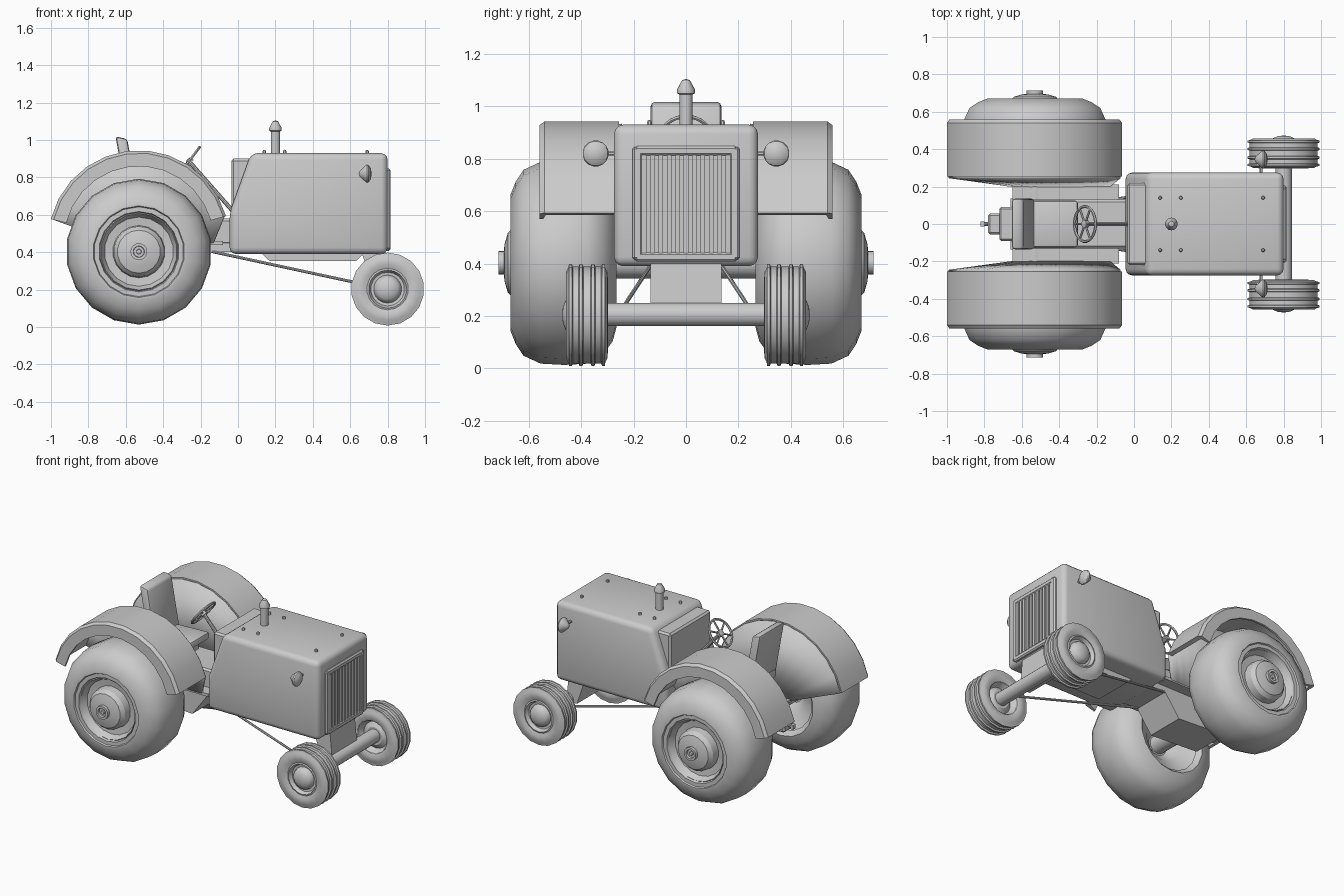
import bpy, bmesh, math
from mathutils import Vector, Matrix


def finish(name, bm, bevel=0.0, seg=1):
    if bevel:
        bmesh.ops.bevel(bm, geom=bm.edges[:], offset=bevel, segments=seg, profile=0.5, affect='EDGES')
    bmesh.ops.recalc_face_normals(bm, faces=bm.faces[:])
    me = bpy.data.meshes.new(name)
    bm.to_mesh(me)
    bm.free()
    ob = bpy.data.objects.new(name, me)
    bpy.context.collection.objects.link(ob)
    return ob


def prism(name, pts, y0, y1, bevel=0.0, seg=1):
    """Extrude an x-z outline along y."""
    bm = bmesh.new()
    a = [bm.verts.new((x, y0, z)) for x, z in pts]
    b = [bm.verts.new((x, y1, z)) for x, z in pts]
    bm.faces.new(a)
    bm.faces.new(b[::-1])
    for i in range(len(pts)):
        j = (i + 1) % len(pts)
        bm.faces.new((a[i], a[j], b[j], b[i]))
    return finish(name, bm, bevel, seg)


def box(name, x0, x1, y0, y1, z0, z1, bevel=0.0, seg=1):
    return prism(name, [(x0, z0), (x1, z0), (x1, z1), (x0, z1)], y0, y1, bevel, seg)


def lathe(name, prof, origin, axis, n=16, closed=False):
    """Revolve (radius, height) points about an axis."""
    bm = bmesh.new()
    q = Vector((0, 0, 1)).rotation_difference(Vector(axis))
    rings = []
    for r, h in prof:
        k = n if r > 0 else 1
        rings.append([bm.verts.new(Vector(origin) + q @ Vector((r * math.cos(t), r * math.sin(t), h)))
                      for t in [math.tau * (i + .5) / n for i in range(k)]])
    pairs = list(zip(rings, rings[1:])) + ([(rings[-1], rings[0])] if closed else [])
    for a, b in pairs:
        for i in range(n):
            j = (i + 1) % n
            f = [a[i % len(a)], a[j % len(a)], b[j % len(b)], b[i % len(b)]]
            bm.faces.new(list(dict.fromkeys(f)))
    return finish(name, bm)


def rod(name, p, q, r, n=10):
    d = Vector(q) - Vector(p)
    return lathe(name, [(0, 0), (r, 0), (r, d.length), (0, d.length)], p, d.normalized(), n)


# hood with slanted rear edge, grille frame and bars
prism('hood', [(0.07, 0.93), (0.80, 0.93), (0.80, 0.39), (-0.045, 0.39), (-0.045, 0.61)],
      -0.275, 0.275, 0.035, 3)
box('dashboard', -0.035, 0.1, -0.22, 0.22, 0.44, 0.90, 0.012)
box('grille_back', 0.78, 0.802, -0.19, 0.19, 0.42, 0.835)
for s in (-1, 1):
    box('grille_side', 0.78, 0.815, s * 0.185 - 0.02, s * 0.185 + 0.02, 0.415, 0.845, 0.008)
for z in (0.425, 0.83):
    box('grille_rail', 0.78, 0.815, -0.195, 0.195, z - 0.018, z + 0.018, 0.008)
for i in range(11):
    y = -0.16 + 0.032 * i
    box('grille_bar', 0.79, 0.812, y - 0.009, y + 0.009, 0.44, 0.815)

# exhaust and hood bolts
lathe('exhaust', [(0, -.02), (.025, -.02), (.025, .115), (.034, .12), (.034, .135), (.015, .17), (0, .175)],
      (0.2, 0, 0.93), (0, 0, 1), 14)
for x in (0.14, 0.25, 0.69):
    for y in (-0.14, 0.14):
        lathe('hood_bolt', [(.01, -.01), (.01, .01), (.006, .016), (0, .018)], (x, y, 0.93), (0, 0, 1), 8)

# under-body: belly, front bolster, gearbox, rear housing, platform
prism('belly', [(0.12, 0.40), (0.17, 0.352), (0.63, 0.352), (0.68, 0.40)], -0.135, 0.135)
prism('front_bolster', [(0.66, 0.40), (0.73, 0.19), (0.81, 0.19), (0.79, 0.40)], -0.135, 0.135)
box('gearbox_tunnel', -0.62, 0.0, -0.13, 0.13, 0.44, 0.58, 0.012)
prism('rear_housing', [(-0.66, 0.45), (-0.62, 0.27), (-0.25, 0.25), (-0.14, 0.40), (0.15, 0.40), (0.15, 0.45)],
      -0.135, 0.135)
prism('platform', [(-0.65, 0.44), (-0.08, 0.44), (-0.08, 0.46), (-0.65, 0.46)], -0.21, 0.21)
box('hitch_block', -0.72, -0.62, -0.09, 0.09, 0.34, 0.46, 0.01)
box('hitch_tongue', -0.78, -0.70, -0.055, 0.055, 0.36, 0.43, 0.01)
rod('hitch_pin', (-0.77, 0, 0.395), (-0.81, 0, 0.395), 0.01)
box('hitch_end', -0.82, -0.80, -0.014, 0.014, 0.38, 0.41)

# seat
box('seat_base', -0.58, -0.36, -0.09, 0.09, 0.56, 0.64)
prism('seat_cushion', [(-0.60, 0.63), (-0.30, 0.65), (-0.30, 0.70), (-0.60, 0.69)], -0.125, 0.125, 0.015, 2)
prism('seat_back', [(-0.59, 0.66), (-0.53, 0.66), (-0.592, 1.005), (-0.655, 1.02)], -0.135, 0.135, 0.015, 2)

# steering wheel, spokes and column
c, nrm = Vector((-0.262, 0, 0.886)), Vector((-0.8, 0, 0.6))
u, v = Vector((0.6, 0, 0.8)), Vector((0, 1, 0))
lathe('steering_rim', [(.094 + .008 * math.cos(k * math.pi / 3), .008 * math.sin(k * math.pi / 3)) for k in range(6)],
      c, nrm, 24, True)
for k in range(6):
    t = math.tau * k / 6
    rod('steering_spoke', c, c + 0.094 * (u * math.cos(t) + v * math.sin(t)), 0.006, 6)
lathe('steering_hub', [(0, -.015), (.022, -.015), (.022, .008), (0, .014)], c, nrm, 12)
rod('steering_column', c, (-0.01, 0, 0.60), 0.012)

# axles
rod('front_axle', (0.80, -0.36, 0.205), (0.80, 0.36, 0.205), 0.045, 16)
rod('rear_axle', (-0.53, -0.45, 0.403), (-0.53, 0.45, 0.403), 0.06, 14)

rear_tyre = [(.215, -.17), (.245, -.20), (.30, -.185), (.355, -.145), (.385, -.09), (.39, 0), (.385, .09),
             (.355, .155), (.31, .185), (.26, .205), (.245, .205), (.24, .195), (.215, .195), (.20, .15)]
rear_rim = [(0, -.06), (.07, -.06), (.13, -.11), (.20, -.14), (.235, -.175), (.235, .15), (.205, .185),
            (.185, .145), (.14, .14), (.135, .19), (.115, .215), (.07, .228), (.045, .23), (.045, .25),
            (.03, .25), (.028, .235), (.014, .235), (.012, .245), (0, .245)]
front_tyre = [(.11, -.07), (.135, -.08), (.165, -.078), (.18, -.07), (.195, -.068), (.195, -.058), (.185, -.054),
              (.185, -.032), (.195, -.028), (.195, -.018), (.185, -.014), (.185, .014), (.195, .018), (.195, .028),
              (.185, .032), (.185, .054), (.195, .058), (.195, .068), (.18, .072), (.165, .08), (.135, .08),
              (.11, .07)]
front_rim = [(0, -.05), (.06, -.05), (.09, -.03), (.112, -.072), (.112, .07), (.102, .074), (.09, .05), (.075, .048),
             (.068, .07), (.055, .082), (.03, .092), (0, .095)]

for s in (-1, 1):
    side = 'left' if s > 0 else 'right'
    # wheels
    lathe(side + '_rear_tyre', rear_tyre, (-0.53, s * 0.465, 0.403), (0, s, 0), 18)
    lathe(side + '_rear_rim', rear_rim, (-0.53, s * 0.465, 0.403), (0, s, 0), 18)
    lathe(side + '_front_tyre', front_tyre, (0.80, s * 0.378, 0.203), (0, s, 0), 18)
    lathe(side + '_front_rim', front_rim, (0.80, s * 0.378, 0.203), (0, s, 0), 18)
    # steering rod
    rod(side + '_drag_rod', (-0.16, s * 0.125, 0.408), (0.76, s * 0.255, 0.21), 0.008, 8)
    # headlight
    lathe(side + '_headlight', [(0, -.045), (.015, -.04), (.045, -.008), (.05, 0), (.047, .008), (.03, .02), (0, .025)],
          (0.69, s * 0.345, 0.82), (1, 0, 0), 16)
    rod(side + '_headlight_stalk', (0.68, s * 0.26, 0.82), (0.68, s * 0.34, 0.82), 0.009, 8)

    # fender: section swept along an arc
    sec = [(.485, .255), (.485, .54), (.47, .56), (.40, .56), (.40, .545), (.455, .535), (.455, .255)]
    bm = bmesh.new()
    arc = [math.radians(16 + 150 * i / 11) for i in range(12)]
    rows = [[bm.verts.new((-0.53 + r * math.cos(t), s * y, 0.46 + r * math.sin(t))) for r, y in sec] for t in arc]
    for a, b in zip(rows, rows[1:]):
        for i in range(len(sec)):
            j = (i + 1) % len(sec)
            bm.faces.new((a[i], a[j], b[j], b[i]))
    bm.faces.new(rows[0])
    bm.faces.new(rows[-1][::-1])
    finish(side + '_fender', bm)

    # fender inner panel, leaning inward to the platform
    bm = bmesh.new()
    top = [bm.verts.new((-0.53 + .475 * math.cos(t), s * .257, 0.46 + .475 * math.sin(t))) for t in arc]
    low = [bm.verts.new((-0.13 - 0.52 * i / 11, s * .21, 0.45)) for i in range(12)]
    for i in range(11):
        bm.faces.new((top[i], top[i + 1], low[i + 1], low[i]))
    panel = finish(side + '_fender_panel', bm)
    panel.modifiers.new('thickness', 'SOLIDIFY').thickness = 0.012

bpy.ops.object.select_all(action='SELECT')
bpy.context.view_layer.objects.active = bpy.data.objects['hood']
bpy.ops.object.shade_smooth_by_angle(angle=math.radians(32))
